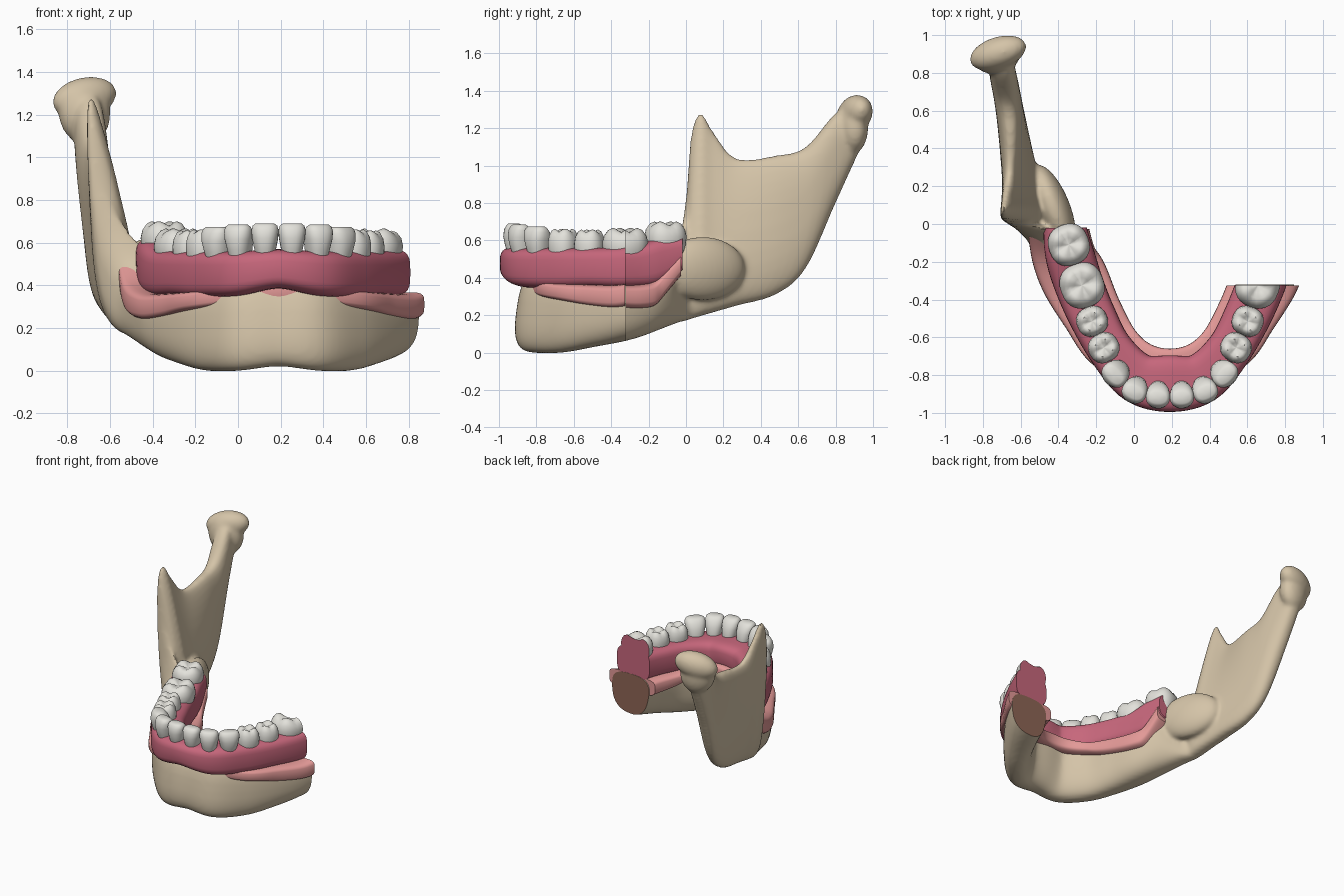
import bpy, bmesh, math
from mathutils import Vector, Matrix

if "Cube" in bpy.data.objects:
    bpy.data.objects.remove(bpy.data.objects["Cube"])

MID, CUT = 0.19, -0.325      # arch symmetry line, y of the sectioned end


def material(name, rgb):
    m = bpy.data.materials.new(name)
    m.diffuse_color = (*rgb, 1)
    m.use_nodes = True
    m.node_tree.nodes["Principled BSDF"].inputs["Base Color"].default_value = m.diffuse_color
    return m


BONE = material("bone", (0.66, 0.55, 0.39))
MARROW = material("marrow_brown", (0.27, 0.13, 0.09))
GUM = material("gum_rose", (0.57, 0.135, 0.20))
PALE = material("gum_pale_pink", (0.77, 0.32, 0.31))
ENAMEL = material("enamel", (0.77, 0.76, 0.71))


def spow(v, e):
    return math.copysign(abs(v) ** e, v)


def catmull(rows, steps):
    out = []
    for i in range(len(rows) - 1):
        p0, p1, p2, p3 = (rows[max(0, min(len(rows) - 1, i + k))] for k in (-1, 0, 1, 2))
        for s in range(steps):
            t = s / steps
            out.append([0.5 * (2 * b + (c - a) * t + (2 * a - 5 * b + 4 * c - d) * t * t
                               + (3 * b - a - 3 * c + d) * t ** 3)
                        for a, b, c, d in zip(p0, p1, p2, p3)])
    return out + [list(rows[-1])]


def skin(bm, rings):
    """Join rings of points into a closed tube."""
    vs = [[bm.verts.new(p) for p in r] for r in rings]
    n = len(vs[0])
    for a, b in zip(vs, vs[1:]):
        for i in range(n):
            bm.faces.new((a[i], a[(i + 1) % n], b[(i + 1) % n], b[i]))
    bm.faces.new(vs[0])
    bm.faces.new(vs[-1])
    bmesh.ops.recalc_face_normals(bm, faces=bm.faces)


def add_object(name, bm, mats):
    me = bpy.data.meshes.new(name)
    bm.to_mesh(me)
    bm.free()
    ob = bpy.data.objects.new(name, me)
    bpy.context.collection.objects.link(ob)
    for m in mats:
        me.materials.append(m)
    return ob


def smooth(ob, angle=40):
    bpy.ops.object.select_all(action='DESELECT')
    ob.select_set(True)
    bpy.context.view_layer.objects.active = ob
    bpy.ops.object.shade_smooth_by_angle(angle=math.radians(angle))


def section(bm, y):
    """Slice off the right leg and cap it with the second material."""
    faces = [f for f in bm.faces if f.calc_center_median().x > 0.25]
    geom = set(faces)
    for f in faces:
        geom.update(f.edges)
        geom.update(f.verts)
    r = bmesh.ops.bisect_plane(bm, geom=list(geom), plane_co=(0, y, 0), plane_no=(0, 1, 0),
                               clear_outer=True)
    edges = [e for e in r["geom_cut"] if isinstance(e, bmesh.types.BMEdge)]
    for f in bmesh.ops.holes_fill(bm, edges=edges, sides=0)["faces"]:
        f.material_index = 1


def arch_loft(rows, mirrored, e, steps=7, n=32):
    """Rows: x, y, half width low and high, outward shift at the top, z low and high."""
    right = [(2 * MID - r[0], *r[1:]) for r in rows[1:mirrored]][::-1]
    path = catmull(right + rows, steps)
    rings = []
    for i, (x, y, wb, wt, shift, z0, z1) in enumerate(path):
        a, b = path[max(0, i - 1)], path[min(len(path) - 1, i + 1)]
        nrm = Vector((a[1] - b[1], b[0] - a[0])).normalized()
        if x < 0 and y > -0.25:
            nrm = nrm.lerp(Vector((-1, 0)), min(1, (y + 0.25) / 0.25)).normalized()
        ring = []
        for j in range(n):
            t = 2 * math.pi * j / n
            f = 0.5 + 0.5 * spow(math.sin(t), e)
            d = shift * f + (wb + (wt - wb) * f) * spow(math.cos(t), e)
            ring.append((x + nrm.x * d, y + nrm.y * d, z0 + (z1 - z0) * f))
        rings.append(ring)
    bm = bmesh.new()
    skin(bm, rings)
    return bm


def lump(bm, co, radii, turn, tilt=0):
    bmesh.ops.create_uvsphere(bm, u_segments=32, v_segments=20, radius=1, matrix=(
        Matrix.Translation(co) @ Matrix.Rotation(math.radians(turn), 4, 'Z')
        @ Matrix.Rotation(math.radians(tilt), 4, 'Y') @ Matrix.Diagonal((*radii, 1))))


# Jaw bone: half the body, then the ramus with its coronoid tip and neck
body = [
    (MID, -.835, .10, .10, -.06, .02, .44), (.01, -.815, .10, .10, -.05, 0, .44),
    (-.14, -.665, .10, .11, -.03, 0, .42), (-.245, -.495, .11, .14, -.03, .03, .39),
    (-.335, -.30, .12, .16, -.02, .07, .37), (-.445, -.10, .11, .14, -.045, .14, .48)]
ramus = [
    (-.485, -.03, .12, .10, .035, .165, .62), (-.505, .003, .12, .05, .14, .17, .85),
    (-.525, .03, .12, .035, .165, .18, 1.18), (-.535, .08, .13, .033, .155, .195, 1.285),
    (-.55, .15, .12, .035, .13, .215, 1.18), (-.58, .27, .11, .048, .08, .25, 1.04),
    (-.625, .48, .085, .07, .03, .31, 1.055), (-.655, .64, .065, .08, .015, .45, 1.10),
    (-.695, .80, .06, .08, 0, .80, 1.28), (-.72, .95, .05, .06, 0, 1.13, 1.35)]
bm = arch_loft(body + ramus, 6, 0.75)
# Condyle head, flared neck and inner ridge, fused by the remesh
lump(bm, (-.72, .905, 1.28), (.158, .085, .095), 18, -12)
lump(bm, (-.72, .885, 1.21), (.125, .085, .15), 18, -8)
lump(bm, (-.43, .09, .45), (.09, .24, .17), 22)
jaw = add_object("jaw_bone", bm, [BONE, MARROW])
rm = jaw.modifiers.new("fuse", 'REMESH')
rm.mode, rm.voxel_size = 'VOXEL', 0.013
sm = jaw.modifiers.new("soften", 'SMOOTH')
sm.factor, sm.iterations = 0.5, 10
fused = bpy.data.meshes.new_from_object(
    jaw.evaluated_get(bpy.context.evaluated_depsgraph_get()))
jaw.modifiers.clear()
bm = bmesh.new()
bm.from_mesh(fused)
for f in bm.faces:
    f.material_index = 0
section(bm, CUT + 0.004)
bm.to_mesh(jaw.data)
bm.free()
bpy.data.meshes.remove(fused)
smooth(jaw)


def gum(name, rows, e, mat, y):
    """Rows: x, y, half width, z low, z high."""
    bm = arch_loft([(x, yy, w, w, 0, z0, z1) for x, yy, w, z0, z1 in rows], 6, e)
    section(bm, y)
    smooth(add_object(name, bm, [mat, mat]))


# Pale lining saddled over the ridge
gum("gum_lining", [
    (MID, -.77, .11, .32, .43), (.03, -.735, .115, .31, .41), (-.12, -.635, .148, .285, .375),
    (-.22, -.475, .16, .25, .365), (-.31, -.30, .178, .235, .365),
    (-.37, -.17, .17, .27, .41), (-.40, -.03, .163, .41, .53)], 0.45, PALE, CUT)

# Rose gum base that holds the teeth
gum("gum_base", [
    (MID, -.845, .15, .385, .57), (.02, -.815, .135, .35, .56), (-.12, -.67, .12, .345, .56),
    (-.22, -.49, .125, .35, .56), (-.295, -.31, .13, .345, .57),
    (-.34, -.16, .13, .36, .61), (-.365, -.02, .115, .44, .62)], 0.55, GUM, CUT + 0.002)

# Teeth: height fraction and width of each ring
FRONT = [(0, .65), (.3, .8), (.6, .96), (.82, 1), (.94, .9), (1, .7), (1, .02)]
BACK = [(0, .8), (.35, .97), (.6, 1), (.8, .93), (.95, .76), (1, .56), (.94, .32), (.9, .02)]


def tooth(name, x, y, ang, w, z1, front):
    d = 0.085 if front else 0.02 + 0.8 * w
    cusp = 0 if front else 0.2 * w
    z0 = z1 - 0.17
    out, along = Vector((math.cos(ang), math.sin(ang))), Vector((-math.sin(ang), math.cos(ang)))
    rings = []
    for f, s in (FRONT if front else BACK):
        ring = []
        for j in range(28):
            t = 2 * math.pi * j / 28
            dep = d * (1.05 - 0.55 * f * f) if front else d
            u = w * s * spow(math.cos(t), 0.85)
            v = dep * s * spow(math.sin(t), 0.85) + (0.03 * f if front else 0)
            p = Vector((x, y)) + along * u + out * v
            lift = cusp * (abs(math.sin(2 * t)) - 0.5) * f ** 3 * min(1, s * 2)
            ring.append((p.x, p.y, z0 + (z1 - z0) * f + lift))
        rings.append(ring)
    bm = bmesh.new()
    skin(bm, rings)
    if x > 0.6 and y > -0.45:
        section(bm, CUT + 0.002)
    smooth(add_object(name, bm, [ENAMEL, GUM]), 60)


# name, x, y, outward angle, half width, top height
teeth = [
    ("central_incisor", .128, -.89, 267, .064, .69),
    ("lateral_incisor", .012, -.865, 246, .067, .685),
    ("canine", -.085, -.78, 225, .073, .675),
    ("first_premolar", -.16, -.655, 212, .078, .655),
    ("second_premolar", -.222, -.515, 204, .079, .65),
    ("first_molar", -.275, -.325, 200, .12, .655),
    ("second_molar", -.345, -.11, 200, .11, .69)]
for i, (name, x, y, a, w, z1) in enumerate(teeth):
    tooth("left_" + name, x, y, math.radians(a), w, z1, i < 3)
    if name != "second_molar":
        tooth("right_" + name, 2 * MID - x, y, math.radians(180 - a), w, z1, i < 3)
